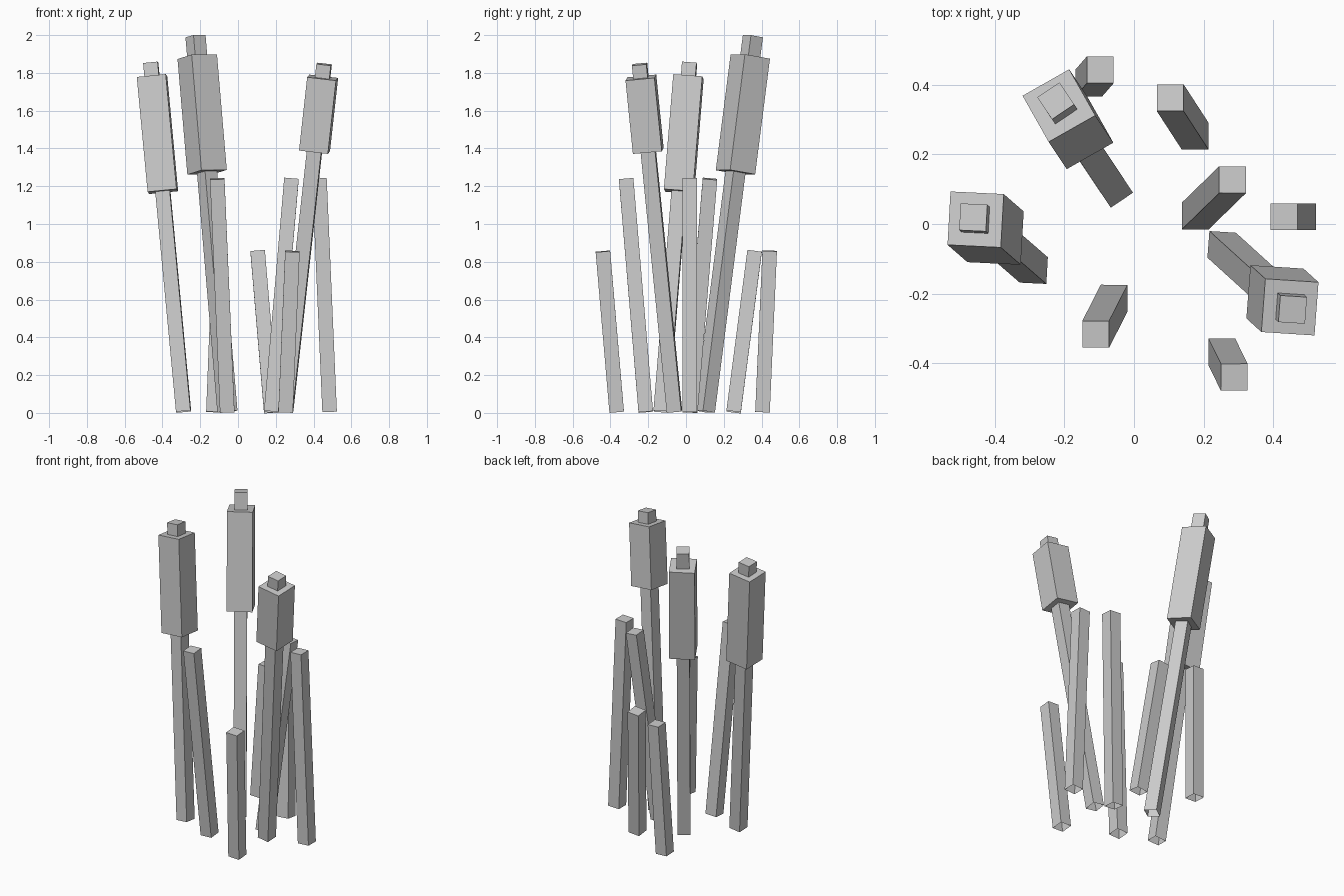
import bpy, bmesh
from math import radians
from mathutils import Vector, Matrix

if "Cube" in bpy.data.objects:
    bpy.data.objects.remove(bpy.data.objects["Cube"])

W = 0.077       # stem and reed thickness
HEAD_W = 0.154  # cattail head thickness


def leaning_box(name, base, top, spin, width, t0=0.0, t1=1.0, open_bottom=False):
    """Square prism along the base-top axis, covering the fraction t0..t1."""
    base, top = Vector(base), Vector(top)
    axis = top - base
    rot = Vector((0, 0, 1)).rotation_difference(axis).to_matrix().to_4x4()
    rot = rot @ Matrix.Rotation(radians(spin), 4, 'Z')
    length = axis.length * (t1 - t0)
    bm = bmesh.new()
    bmesh.ops.create_cube(bm, size=1)
    bmesh.ops.scale(bm, vec=(width, width, length), verts=bm.verts)
    if open_bottom:
        bm.faces.ensure_lookup_table()
        bottom = [f for f in bm.faces if f.normal.z < -0.9]
        bmesh.ops.delete(bm, geom=bottom, context='FACES_ONLY')
    mesh = bpy.data.meshes.new(name)
    bm.to_mesh(mesh)
    bm.free()
    obj = bpy.data.objects.new(name, mesh)
    bpy.context.collection.objects.link(obj)
    obj.matrix_world = Matrix.Translation(base + axis * (t0 + t1) / 2) @ rot


# Cattails: base, top, stem spin, head spin, head bottom z, head top z
cattails = [
    ((-0.056, 0.100, 0.007), (-0.225, 0.354, 1.994), 34, 29.5, 1.274, 1.886),
    ((-0.288, -0.132, 0.007), (-0.462, 0.019, 1.853), -3, -3, 1.172, 1.780),
    ((0.252, -0.061, 0.008), (0.456, -0.246, 1.846), -4, -4, 1.387, 1.775),
]
for i, (base, top, spin, head_spin, z0, z1) in enumerate(cattails, 1):
    h = top[2] - base[2]
    leaning_box(f"cattail_stem_{i}", base, top, spin, W, open_bottom=True)
    leaning_box(f"cattail_head_{i}", base, top, head_spin, HEAD_W,
                (z0 - base[2]) / h, (z1 - base[2]) / h)

# Plain reeds: base xy, top xyz
reeds = [
    ((-0.130, 0.405), (-0.097, 0.443, 0.858)),
    ((0.176, 0.252), (0.104, 0.363, 0.855)),
    ((0.176, 0.023), (0.283, 0.127, 1.239)),
    ((0.485, 0.021), (0.431, 0.021, 1.243)),
    ((-0.057, -0.213), (-0.110, -0.317, 1.239)),
    ((0.252, -0.367), (0.288, -0.440, 0.855)),
]
for i, (base, top) in enumerate(reeds, 1):
    leaning_box(f"reed_{i}", (*base, 0.005), top, 0, W, open_bottom=True)
